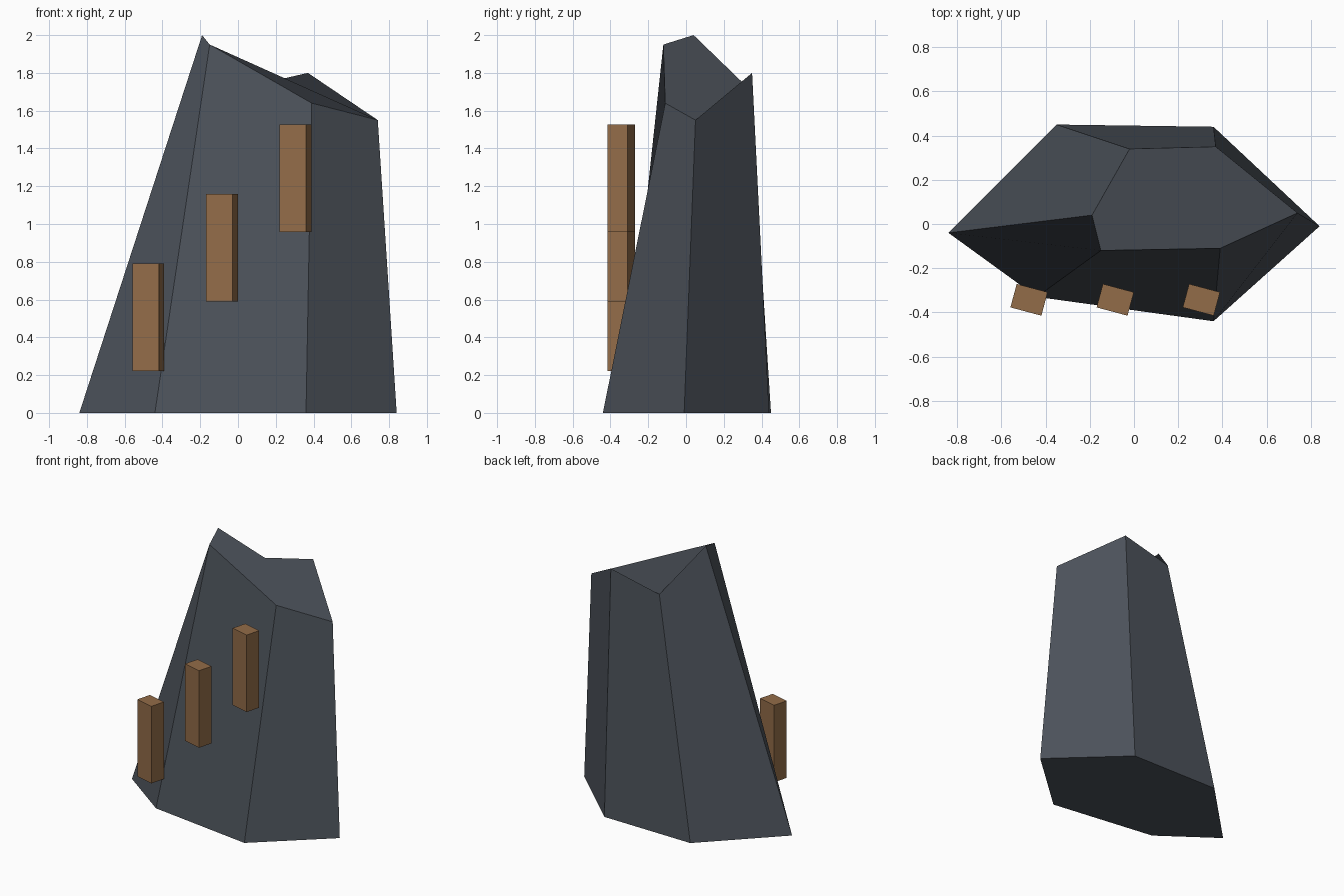
import bpy
import bmesh
import math

if "Cube" in bpy.data.objects:
    bpy.data.objects.remove(bpy.data.objects["Cube"])


def material(name, rgb):
    mat = bpy.data.materials.new(name)
    mat.diffuse_color = (*rgb, 1)
    mat.use_nodes = True
    mat.node_tree.nodes["Principled BSDF"].inputs["Base Color"].default_value = mat.diffuse_color
    return mat


def finish(name, bm, mat):
    bmesh.ops.recalc_face_normals(bm, faces=bm.faces)
    mesh = bpy.data.meshes.new(name)
    bm.to_mesh(mesh)
    bm.free()
    mesh.materials.append(mat)
    obj = bpy.data.objects.new(name, mesh)
    bpy.context.collection.objects.link(obj)
    return obj


slate = material("slate grey", (0.072, 0.084, 0.102))
wood = material("wood brown", (0.29, 0.15, 0.065))

# Rock: six-sided base lofted to a slanted six-sided crown
base = [(-0.84, -0.04, 0), (-0.44, -0.33, 0), (0.36, -0.44, 0),
        (0.84, -0.01, 0), (0.36, 0.44, 0), (-0.35, 0.45, 0)]
crown = [(-0.19, 0.04, 2.0), (-0.15, -0.12, 1.95), (0.39, -0.11, 1.64),
         (0.74, 0.05, 1.55), (0.37, 0.35, 1.80), (-0.02, 0.34, 1.71)]
bm = bmesh.new()
low = [bm.verts.new(p) for p in base]
high = [bm.verts.new(p) for p in crown]
bm.faces.new(low[::-1])
bm.faces.new(high)
for i in range(6):
    j = (i + 1) % 6
    bm.faces.new((low[i], low[j], high[j], high[i]))
finish("rock", bm, slate)

# Wooden posts: three equal blocks climbing the front of the rock
for i in range(3):
    bm = bmesh.new()
    bmesh.ops.create_cube(bm, size=1)
    bmesh.ops.scale(bm, vec=(0.145, 0.11, 0.57), verts=bm.verts)
    post = finish(f"wooden_post_{i + 1}", bm, wood)
    post.location = (-0.475 + 0.39 * i, -0.343, 0.507 + 0.368 * i)
    post.rotation_euler.z = math.radians(-15)
